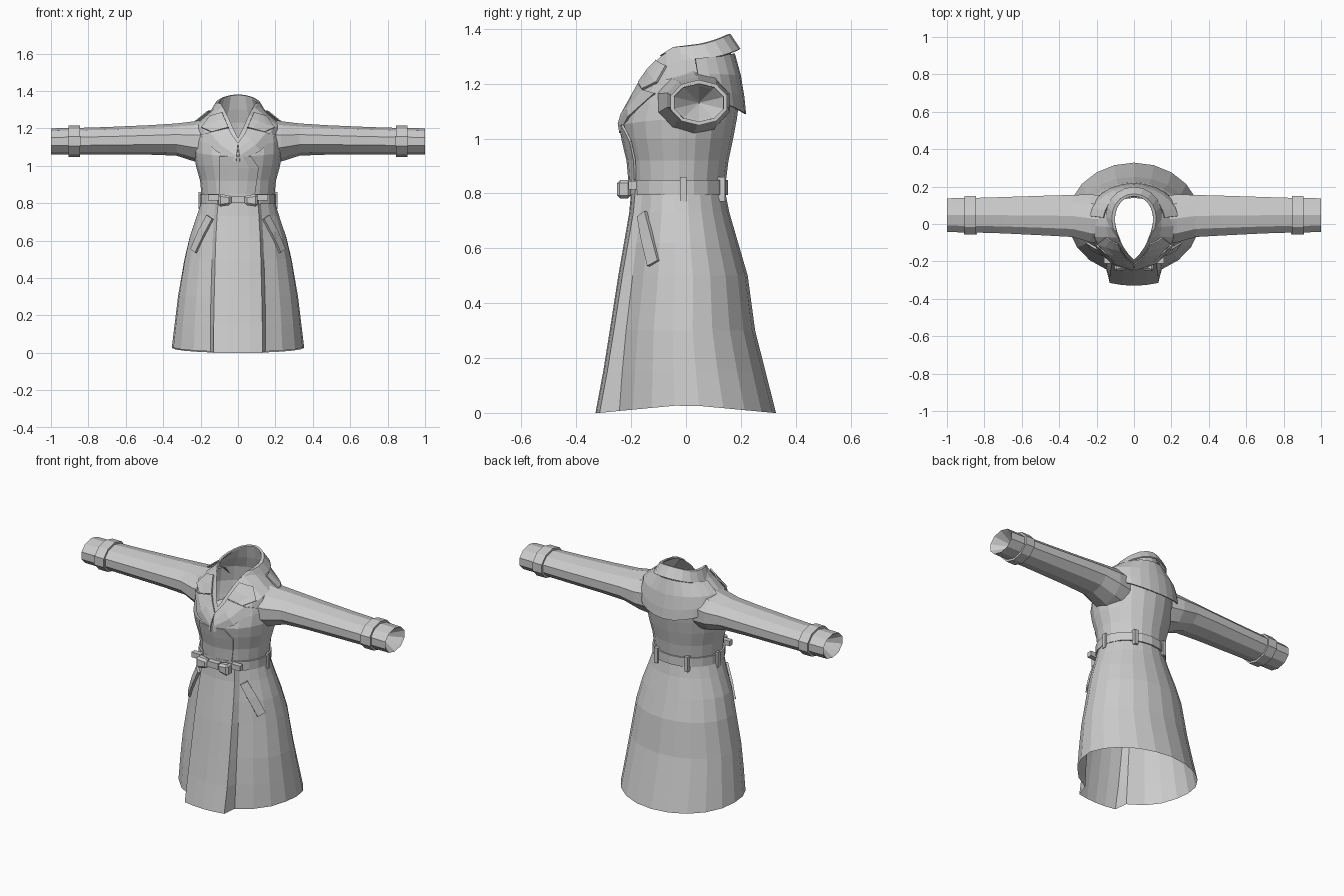
import bpy, bmesh
from math import sin, cos, asin, pi
from mathutils import Vector
from mathutils.bvhtree import BVHTree

if "Cube" in bpy.data.objects:
    bpy.data.objects.remove(bpy.data.objects["Cube"])

cloth = bpy.data.materials.new("grey_cloth")
cloth.use_nodes = True
GREY = (0.6, 0.6, 0.6, 1)
cloth.diffuse_color = GREY
cloth.node_tree.nodes["Principled BSDF"].inputs["Base Color"].default_value = GREY


def make(name, verts, faces, mirror=False, thick=0):
    mesh = bpy.data.meshes.new(name)
    mesh.from_pydata(verts, [], faces)
    bm = bmesh.new()
    bm.from_mesh(mesh)
    bmesh.ops.recalc_face_normals(bm, faces=bm.faces)
    bm.to_mesh(mesh)
    bm.free()
    mesh.materials.append(cloth)
    ob = bpy.data.objects.new(name, mesh)
    bpy.context.collection.objects.link(ob)
    if thick:
        mod = ob.modifiers.new("thickness", "SOLIDIFY")
        mod.thickness, mod.offset = thick, 0
    if mirror:
        mod = ob.modifiers.new("mirror", "MIRROR")
        mod.use_mirror_merge = False
    return ob


def loft(rings, closed=True, wrap=False):
    """Quads between rings of equal length."""
    n = len(rings[0])
    verts = [p for r in rings for p in r]
    faces = []
    for i in range(len(rings) if wrap else len(rings) - 1):
        j = (i + 1) % len(rings)
        for k in range(n if closed else n - 1):
            m = (k + 1) % n
            faces.append((i * n + k, i * n + m, j * n + m, j * n + k))
    return verts, faces


def point(a, hw, yf, yb, zf, zs, zb, pinch=0):
    """Point of a tilted oval; a = 0 is the front, pinch makes a teardrop."""
    c = cos(a)
    x = hw * sin(a) * abs(sin(a / 2)) ** pinch
    z = zs + ((zf if c > 0 else zb) - zs) * c * c
    return (x, (yf + yb) / 2 - c * (yb - yf) / 2, z)


def oval(*spec, n=20, a0=0, a1=2 * pi):
    steps = n if a0 == 0 else n + 1
    return [point(a0 + (a1 - a0) * i / n, *spec) for i in range(steps)]


def level(hw, yf, yb, z):
    return (hw, yf, yb, z, z, z)


# Torso, from waist to pointed neckline
NECK = (0.125, -0.19, 0.15, 1.15, 1.335, 1.375, 0.7)
torso_specs = [
    level(0.19, -0.195, 0.14, 0.8),
    level(0.203, -0.205, 0.155, 0.92),
    level(0.225, -0.225, 0.172, 1.0),
    (0.235, -0.235, 0.185, 1.05, 1.07, 1.07),
    (0.235, -0.22, 0.195, 1.1, 1.14, 1.14),
    (0.22, -0.205, 0.185, 1.12, 1.225, 1.23),
    (0.16, -0.195, 0.165, 1.14, 1.285, 1.3, 0.2),
    NECK,
]
torso = loft([oval(*s) for s in torso_specs])
make("torso", *torso)

# Skirt, with a raised box-pleat panel at the front
# z, half width, front of sides, back, front of panel, half width of panel
skirt_rows = [
    (0.0, 0.355, -0.27, 0.328, -0.33, 0.13),
    (0.15, 0.34, -0.26, 0.29, -0.302, 0.13),
    (0.3, 0.322, -0.245, 0.252, -0.278, 0.127),
    (0.5, 0.288, -0.222, 0.225, -0.247, 0.122),
    (0.62, 0.26, -0.21, 0.19, -0.226, 0.118),
    (0.73, 0.222, -0.198, 0.158, -0.207, 0.112),
    (0.82, 0.192, -0.195, 0.14, -0.199, 0.105),
]


def skirt_ring(z, hw, yf, yb, yp, w):
    panel = [(w * t, yp + 0.015 * t * t, z) for t in (-1, -0.5, 0, 0.5, 1)]
    a0 = asin(w * 1.14 / hw)
    side = []
    for x, y, _ in oval(*level(hw, yf, yb, z), n=18, a0=a0, a1=2 * pi - a0):
        rise = 0.03 * (1 - min(1, abs(y) / 0.32)) if z == 0 else 0
        side.append((x, y, z + rise))
    return panel + side


skirt = loft([skirt_ring(*r) for r in skirt_rows])
make("skirt", *skirt)

# Belt
make("belt", *loft([oval(*level(0.19 + d, -0.195 - d, 0.14 + d, z))
                    for d, z in ((0, 0.795), (0.014, 0.795), (0.014, 0.848), (0, 0.848))],
                   wrap=True))


def box(name, centre, size, mirror=False, taper=1.0):
    """Box whose inner (-x) end is scaled by taper."""
    verts = []
    for sx in (-1, 1):
        t = taper if sx < 0 else 1
        for sy, sz in ((-1, -1), (1, -1), (1, 1), (-1, 1)):
            verts.append((centre[0] + sx * size[0] / 2,
                          centre[1] + sy * t * size[1] / 2,
                          centre[2] + sz * t * size[2] / 2))
    faces = [(0, 1, 2, 3), (4, 5, 6, 7)]
    faces += [(k, (k + 1) % 4, 4 + (k + 1) % 4, 4 + k) for k in range(4)]
    return make(name, verts, faces, mirror)


# Tied knot on the belt, and belt loops
box("knot_centre", (0, -0.222, 0.82), (0.07, 0.035, 0.035))
knot = box("knot_lobe", (0.07, -0.226, 0.815), (0.07, 0.055, 0.07), True, 0.7)
bevel = knot.modifiers.new("bevel", "BEVEL")
bevel.width, bevel.segments = 0.012, 1
box("belt_tail", (0.13, -0.195, 0.83), (0.06, 0.03, 0.03), True)
box("side_belt_loop", (0.203, -0.01, 0.815), (0.016, 0.022, 0.09), True)
box("back_belt_loop", (0.1, 0.128, 0.815), (0.022, 0.03, 0.09), True)

# Sleeves: x, y centre, y radius, z centre, z radius
sleeve_rows = [
    (0.15, 0.02, 0.135, 1.13, 0.125),
    (0.23, 0.03, 0.135, 1.13, 0.108),
    (0.33, 0.043, 0.118, 1.14, 0.086),
    (0.47, 0.045, 0.112, 1.138, 0.079),
    (0.7, 0.047, 0.102, 1.133, 0.074),
    (0.86, 0.047, 0.097, 1.131, 0.071),
    (1.0, 0.047, 0.095, 1.13, 0.07),
]


def sleeve_ring(x, yc, ry, zc, rz, n=10):
    return [(x, yc + ry * cos(2 * pi * (k + 0.5) / n),
             zc + rz * sin(2 * pi * (k + 0.5) / n)) for k in range(n)]


# the open end runs back into a shallow cone
inside = [(0.99, 0.047, 0.085, 1.13, 0.062), (0.9, 0.047, 0.002, 1.13, 0.002)]
make("sleeve", *loft([sleeve_ring(*r) for r in sleeve_rows + inside]), mirror=True)

# Cuff straps with a small buckle
make("cuff_strap", *loft([sleeve_ring(x, 0.047, 0.095 + d, 1.131, 0.07 + d)
                          for x, d in ((0.845, 0), (0.845, 0.013), (0.905, 0.013), (0.905, 0))],
                         wrap=True), mirror=True)
box("cuff_buckle", (0.875, -0.048, 1.13), (0.07, 0.014, 0.05), True)

# Folded collar around the back of the neck
FOLD = (0.135, -0.16, 0.16, 1.2, 1.335, 1.378, 0.5)
DROP = (0.165, -0.16, 0.195, 1.18, 1.285, 1.325, 0.4)
make("collar", *loft([oval(*s, n=14, a0=0.36 * pi, a1=1.64 * pi) for s in (NECK, FOLD, DROP)],
                     closed=False), thick=0.008)

# Storm cape hanging over the upper back and shoulders
cape_specs = [
    (0.165, -0.16, 0.175, 1.2, 1.29, 1.31),
    (0.235, -0.17, 0.197, 1.15, 1.235, 1.23),
    (0.25, -0.17, 0.21, 1.12, 1.19, 1.15),
    (0.25, -0.17, 0.216, 1.1, 1.15, 1.09),
]
make("back_cape", *loft([oval(*s, n=12, a0=0.55 * pi, a1=1.45 * pi) for s in cape_specs],
                        closed=False), thick=0.006)

# Flat pieces laid on the front of the coat
torso_tree = BVHTree.FromPolygons(*torso)
skirt_tree = BVHTree.FromPolygons(*skirt)


def lay(name, tree, inner, outer, lift=0.008, thick=0.008, mirror=True, cols=4):
    rows = []
    for p, q in zip(inner, outer):
        row = []
        for k in range(cols):
            x, z = Vector(p).lerp(Vector(q), k / (cols - 1))
            hit = tree.ray_cast(Vector((x, -1, z)), Vector((0, 1, 0)))[0]
            if hit is None or hit.y > 0:
                hit = tree.find_nearest(Vector((x, -0.12, z)))[0]
            row.append((hit.x, hit.y - lift, hit.z))
        rows.append(row)
    make(name, *loft(rows, closed=False), mirror=mirror, thick=thick)


# Lapels, collar points and front overlap
lay("lapel", torso_tree,
    [(0, 1.12), (0.035, 1.17), (0.05, 1.2)],
    [(0.01, 1.02), (0.12, 1.08), (0.2, 1.165)], lift=0.012)
lay("collar_point", torso_tree,
    [(0.05, 1.205), (0.07, 1.25), (0.085, 1.285)],
    [(0.14, 1.18), (0.195, 1.205), (0.15, 1.265)], lift=0.014)
lay("front_overlap", torso_tree,
    [(-0.1, z) for z in (0.85, 0.92, 0.99, 1.05)],
    [(w, z) for w, z in ((0.09, 0.85), (0.1, 0.92), (0.11, 0.99), (0.07, 1.05))],
    mirror=False, cols=5)

# Slanted pocket welts
lay("pocket_welt", skirt_tree,
    [(0.135, 0.715), (0.175, 0.64), (0.225, 0.535)],
    [(0.165, 0.735), (0.21, 0.65), (0.25, 0.555)], lift=0.01, thick=0.014, cols=2)
